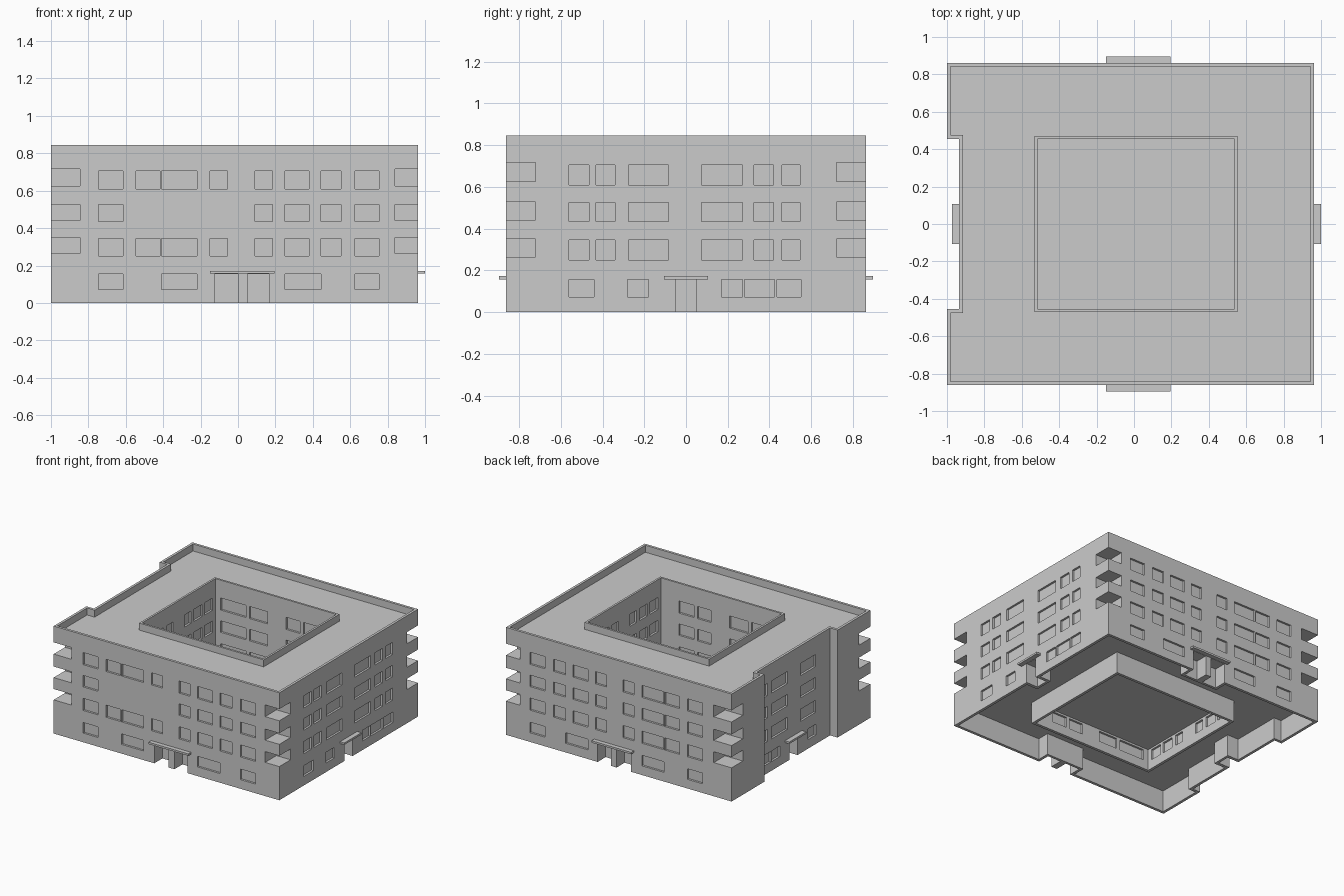
import bpy, bmesh

if "Cube" in bpy.data.objects:
    bpy.data.objects.remove(bpy.data.objects["Cube"])

X0, X1, YM, TOP = -1.0, 0.963, 0.862, 0.845     # main block limits
XR, YR = -0.935, 0.455                          # recessed bay on the left side
CX0, CX1, CY = -0.515, 0.537, 0.455             # courtyard
SLAB, ROOF, T, D = 0.17, 0.79, 0.022, 0.016     # levels, wall thickness, window depth


def prism(name, pts, z0, z1):
    bm = bmesh.new()
    f = bm.faces.new([bm.verts.new((x, y, z0)) for x, y in pts])
    r = bmesh.ops.extrude_face_region(bm, geom=[f])
    bmesh.ops.translate(bm, vec=(0, 0, z1 - z0),
                        verts=[v for v in r["geom"] if isinstance(v, bmesh.types.BMVert)])
    bmesh.ops.recalc_face_normals(bm, faces=bm.faces)
    return finish(name, bm)


def add_box(bm, x0, x1, y0, y1, z0, z1):
    r = bmesh.ops.create_cube(bm, size=1)
    for v in r["verts"]:
        v.co.x = x1 if v.co.x > 0 else x0
        v.co.y = y1 if v.co.y > 0 else y0
        v.co.z = z1 if v.co.z > 0 else z0


def finish(name, bm):
    me = bpy.data.meshes.new(name)
    bm.to_mesh(me)
    bm.free()
    ob = bpy.data.objects.new(name, me)
    bpy.context.collection.objects.link(ob)
    return ob


def boxes(name, items):
    bm = bmesh.new()
    for b in items:
        add_box(bm, *b)
    return finish(name, bm)


def cut(ob, cutter):
    m = ob.modifiers.new("cut", "BOOLEAN")
    m.operation, m.solver, m.object = "DIFFERENCE", "EXACT", cutter
    bpy.context.view_layer.objects.active = ob
    bpy.ops.object.modifier_apply(modifier=m.name)
    bpy.data.objects.remove(cutter)


def outline(t):
    a, b, r, w, y = X0 + t, X1 - t, XR + t, YR + t, YM - t
    return [(a, -y), (b, -y), (b, y), (a, y), (a, w), (r, w), (r, -w), (a, -w)]


building = prism("building", outline(0), 0, TOP)

# sunken roof inside the outer and courtyard parapets
roof = prism("roof_cutter", outline(0.02), ROOF, 1)
cut(roof, boxes("keep", [(CX0 - .016, CX1 + .016, -CY - .016, CY + .016, 0, 2)]))
cut(building, roof)

# courtyard above the slab and open space below it
cut(building, boxes("courtyard_cutter", [(CX0, CX1, -CY, CY, SLAB + .01, 1),
                                         (CX0, CX1, -CY, CY, -.1, SLAB)]))

# hollow ground floor, keeping courtyard walls and entrance niches
hollow = prism("hollow_cutter", outline(T), -.1, SLAB)
cut(hollow, boxes("keep", [(CX0 - T, CX1 + T, -CY - T, CY + T, -1, 1)]))
cut(hollow, boxes("keep", [(-.147, .187, -1, -YM + .12, -1, 1), (-.147, .187, YM - .12, 1, -1, 1),
                           (X1 - .12, 1.1, -.075, .075, -1, 1), (-1.1, XR + .12, -.075, .075, -1, 1)]))
cut(building, hollow)

# windows: horizontal spans per facade
upper_rows = [(.25, .345), (.435, .525), (.61, .705)]
ground = (.072, .155)
front = [(-.745, -.615), (-.545, -.418), (-.408, -.22), (-.15, -.055),
         (.09, .185), (.25, .38), (.445, .55), (.625, .755)]
front_ground = [(-.745, -.615), (-.41, -.22), (.25, .445), (.625, .755)]
side = [(-.56, -.465), (-.43, -.34), (-.275, -.085), (.075, .27), (.325, .42), (.46, .545)]
side_ground = [(-.56, -.44), (-.28, -.18), (.17, .27), (.28, .425), (.435, .55)]
court_x = [(-.47, -.25), (-.22, -.06), (.10, .22), (.25, .38)]
court_y = [(.07, .15), (.19, .29), (.32, .42), (-.15, -.07), (-.29, -.19), (-.42, -.32)]
wins = []
for i, (z0, z1) in enumerate([ground] + upper_rows):
    for s in (-1, 1):
        for a, b in (front if i else front_ground):
            if s < 0 and i == 2 and -.6 < a < 0:
                continue                        # blank panel on the front
            ya, yb = sorted((s * (YM - D), s * (YM + .02)))
            wins.append((a, b, ya, yb, z0, z1))
        ya, yb = sorted((s * (CY - .02), s * (CY + D)))
        wins += [(a, b, ya, yb, z0, z1) for a, b in court_x]
    for a, b in (side if i else side_ground):
        wins.append((X1 - D, X1 + .02, a, b, z0, z1))
        if max(abs(a), abs(b)) < .43:
            wins.append((XR - .02, XR + D, a, b, z0, z1))
    for a, b in court_y:
        wins.append((CX0 - D, CX0 + .02, a, b, z0, z1))
        wins.append((CX1 - .02, CX1 + D, a, b, z0, z1))
cut(building, boxes("window_cutter", wins))

# open corner balconies on three floors
notches = []
for z0, z1 in [(.265, .35), (.44, .527), (.625, .717)]:
    for xa, xb in [(-1.1, -.845), (.84, 1.1)]:
        for ya, yb in [(-1, -.722), (.722, 1)]:
            notches.append((xa, xb, ya, yb, z0, z1))
cut(building, boxes("balcony_cutter", notches))

# entrance niches
doors = [(X1 - .1, 1.1, -.05, .05, -.1, .155), (-1.1, XR + .1, -.05, .05, -.1, .155)]
for a, b in [(-.125, 0), (.05, .165)]:
    doors += [(a, b, -1, -YM + .1, -.1, .155), (a, b, YM - .1, 1, -.1, .155)]
cut(building, boxes("door_cutter", doors))

# entrance canopies
for name, b in {"front_canopy": (-.15, .195, -.896, -YM + .01),
                "back_canopy": (-.15, .195, YM - .01, .896),
                "right_canopy": (X1 - .01, 1.0, -.106, .106),
                "left_canopy": (-.973, XR + .01, -.106, .106)}.items():
    boxes(name, [b + (.157, .172)])
